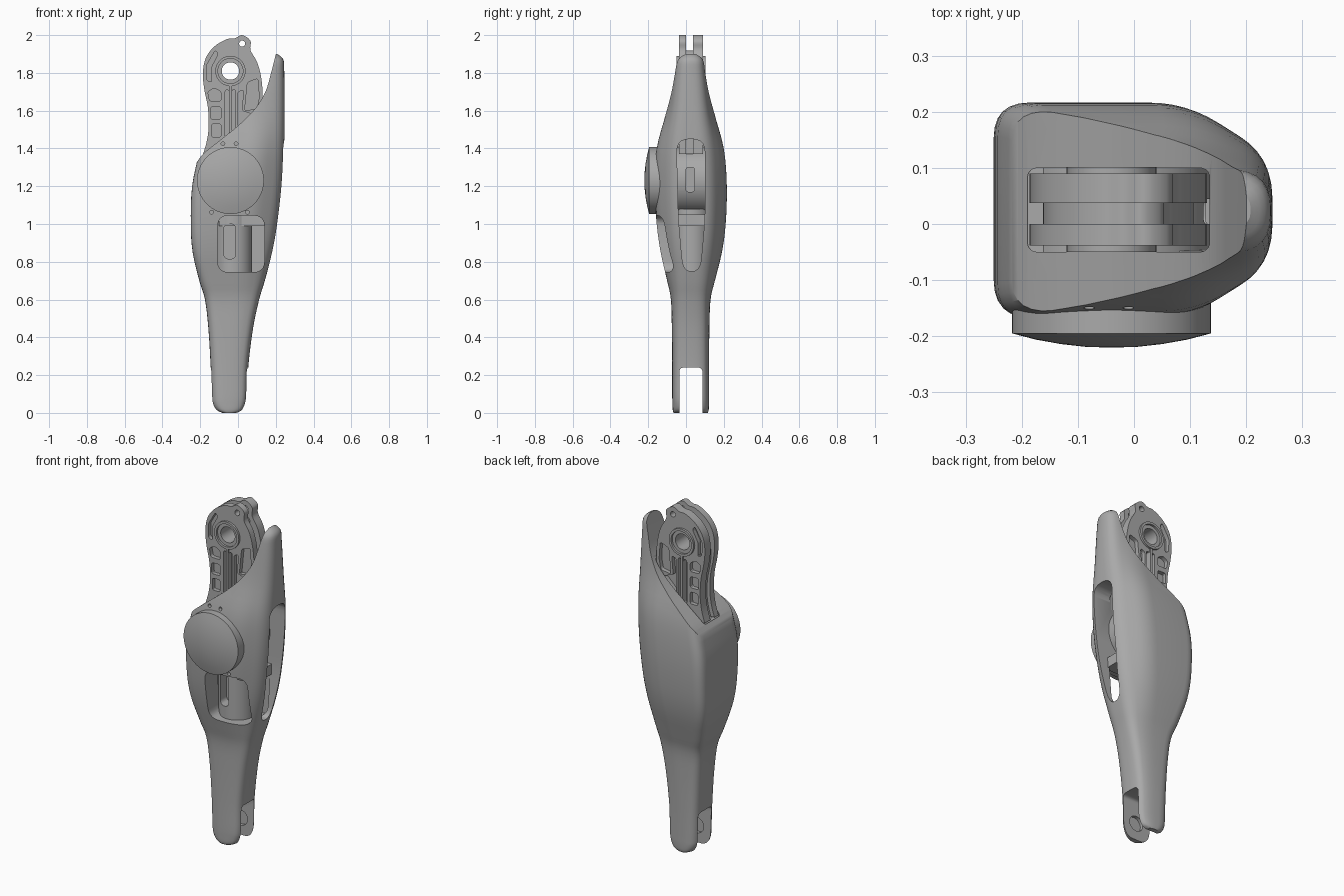
import bpy, bmesh
from math import sin, cos, pi, radians
from mathutils import Vector

if "Cube" in bpy.data.objects:
    bpy.data.objects.remove(bpy.data.objects["Cube"], do_unlink=True)

GREY = (0.4, 0.4, 0.4, 1)
metal = bpy.data.materials.new("plain grey")
metal.use_nodes = True
metal.diffuse_color = GREY
metal.node_tree.nodes["Principled BSDF"].inputs["Base Color"].default_value = GREY


def loft(name, rings):
    """Skin a stack of equal rings and close both ends."""
    bm = bmesh.new()
    rows = [[bm.verts.new(p) for p in ring] for ring in rings]
    n = len(rows[0])
    for low, high in zip(rows, rows[1:]):
        for i in range(n):
            j = (i + 1) % n
            bm.faces.new((low[i], low[j], high[j], high[i]))
    bm.faces.new(rows[0][::-1])
    bm.faces.new(rows[-1])
    bmesh.ops.recalc_face_normals(bm, faces=bm.faces)
    mesh = bpy.data.meshes.new(name)
    bm.to_mesh(mesh)
    bm.free()
    mesh.materials.append(metal)
    ob = bpy.data.objects.new(name, mesh)
    bpy.context.collection.objects.link(ob)
    return ob


def place(axis, p, t):
    return {"x": (t, p[0], p[1]), "y": (p[0], t, p[1]), "z": (p[0], p[1], t)}[axis]


def prism(name, pts, axis, a, b):
    return loft(name, [[place(axis, p, t) for p in pts] for t in (a, b)])


def circle(x, y, r, n=48):
    return [(x + r * cos(2 * pi * i / n), y + r * sin(2 * pi * i / n)) for i in range(n)]


def rounded(pts, r, steps=6):
    """Round polygon corners; r is capped by the neighbouring edges."""
    out = []
    pts = [Vector(p) for p in pts]
    for i, p in enumerate(pts):
        ends = []
        for q in (pts[i - 1], pts[(i + 1) % len(pts)]):
            d = q - p
            ends.append(p + d.normalized() * min(r, d.length * 0.46))
        for k in range(steps):
            t = k / (steps - 1)
            out.append(ends[0] * (1 - t) ** 2 + p * 2 * t * (1 - t) + ends[1] * t * t)
    return out


def box(x0, x1, y0, y1):
    return [(x0, y0), (x1, y0), (x1, y1), (x0, y1)]


def spline(rows, steps):
    """Smooth curve through rows of numbers."""
    out = []
    for i in range(len(rows) - 1):
        p0, p1, p2, p3 = (rows[min(max(i + k, 0), len(rows) - 1)] for k in (-1, 0, 1, 2))
        for s in range(steps):
            t = s / steps
            out.append([b + t * ((c - a) / 2 + t * (a - 2.5 * b + 2 * c - d / 2
                        + t * (1.5 * (b - c) + (d - a) / 2)))
                        for a, b, c, d in zip(p0, p1, p2, p3)])
    return out + [list(rows[-1])]


def cut(ob, cutter):
    mod = ob.modifiers.new("cut", "BOOLEAN")
    mod.operation, mod.solver, mod.object = "DIFFERENCE", "EXACT", cutter
    bpy.context.view_layer.objects.active = ob
    bpy.ops.object.modifier_apply(modifier=mod.name)
    bpy.data.objects.remove(cutter, do_unlink=True)


# Shell: height, left, right, front, back
stations = [
    (0, -0.085, -0.005, -0.065, 0.115), (0.015, -0.115, 0.025, -0.07, 0.12),
    (0.05, -0.135, 0.043, -0.072, 0.122), (0.1, -0.14, 0.05, -0.073, 0.122),
    (0.25, -0.145, 0.055, -0.073, 0.122), (0.45, -0.157, 0.08, -0.075, 0.124),
    (0.6, -0.175, 0.112, -0.08, 0.13), (0.7, -0.205, 0.142, -0.1, 0.153),
    (0.85, -0.24, 0.182, -0.134, 0.19), (1.0, -0.25, 0.21, -0.155, 0.21),
    (1.2, -0.243, 0.233, -0.167, 0.216), (1.4, -0.205, 0.244, -0.155, 0.2),
    (1.6, -0.2, 0.247, -0.103, 0.147), (1.8, -0.2, 0.245, -0.068, 0.112),
    (1.87, -0.2, 0.24, -0.052, 0.1), (1.9, -0.2, 0.208, -0.02, 0.07)]


def section(z, x0, x1, y0, y1):
    mid, half = (y0 + y1) / 2, (y1 - y0) / 2
    strip = min(0.04 + 0.32 * half, half * 0.8)
    xk = x0 + 0.7 * (x1 - x0)
    pts = [(x0, y0), (xk, y0), (x1, mid - strip), (x1, mid + strip), (xk, y1), (x0, y1)]
    return [(p[0], p[1], z) for p in rounded(pts, 0.06, 7)]


shell = loft("leg_shell", [section(*row) for row in spline(stations, 4)])

# Swept upper edge of the shell
edge = spline([(-0.24, 1.29), (-0.19, 1.365), (-0.1, 1.44), (0, 1.52), (0.09, 1.61),
               (0.145, 1.7), (0.175, 1.8), (0.203, 1.91)], 4)
cut(shell, prism("edge_cutter", edge + [(0.203, 2.2), (-0.5, 2.2), (-0.5, 1.29)], "y", -0.5, 0.5))
# Well that receives the upper link
cut(shell, prism("well_cutter", rounded(box(-0.19, 0.135, -0.05, 0.1), 0.02), "z", 1.36, 2))
# Fork slot and blind pivot sockets at the foot
fork = rounded([(-0.035, -0.3), (0.087, -0.3), (0.087, 0.24), (-0.035, 0.24)], 0.025)
cut(shell, prism("fork_cutter", fork, "x", -0.5, 0.5))
cut(shell, prism("socket_cutter", circle(-0.045, 0.1, 0.045), "y", -0.055, 0.105))
# Side opening and front window
side = [(-0.05, 1.45), (0.1, 1.45), (0.1, 1.03), (0.075, 0.75), (-0.015, 0.75), (-0.04, 1.03)]
cut(shell, prism("side_cutter", rounded(side, 0.07), "x", -0.14, 0.5))
window = rounded(box(-0.108, 0.14, 0.745, 1.045), 0.06)
cut(shell, prism("window_cutter", window, "y", -0.4, 0.1))
# Screw holes
for x, z in ((-0.08, 1.425), (-0.01, 1.425), (-0.14, 1.063), (0.05, 1.063)):
    cut(shell, prism("screw_cutter", circle(x, z, 0.01, 12), "y", -0.4, -0.13))

# Drive drum, tube and bridge inside the shell
drum = prism("drive_drum", circle(-0.04, 1.23, 0.178, 64), "y", -0.12, 0.15)
cut(drum, prism("drum_pocket", rounded(box(0, 0.045, 1.17, 1.3), 0.015), "x", 0.1, 0.3))
tube = prism("inner_tube", circle(-0.025, 0.03, 0.1), "z", 0.72, 1.08)
cut(tube, prism("tube_slot", rounded(box(-0.075, -0.012, 0.815, 1), 0.03), "y", -0.2, 0))
bridge = prism("inner_bridge", box(-0.1, 0.15, -0.06, 0.11), "z", 0.99, 1.05)

# Domed round cover on the front
profile = [(-0.12, 0.177), (-0.195, 0.177), (-0.206, 0.135), (-0.214, 0.09),
           (-0.219, 0.045), (-0.22, 0.01)]
cover = loft("round_cover", [[place("y", p, y) for p in circle(-0.04, 1.23, r, 64)]
                             for y, r in profile])

# Upper link: two pocketed plates around a narrower core
outline = spline([(0.115, 1.37), (0.118, 1.55), (0.13, 1.68), (0.122, 1.78), (0.1, 1.86),
                  (0.066, 1.92), (0.066, 1.97), (0.022, 2), (-0.018, 1.982), (-0.06, 1.978),
                  (-0.125, 1.94), (-0.17, 1.88), (-0.186, 1.8), (-0.178, 1.71),
                  (-0.16, 1.62), (-0.155, 1.52), (-0.165, 1.44), (-0.185, 1.37)], 4)
core = prism("link_core", [(-0.03 + (x + 0.03) * 0.85, 1.37 + (z - 1.37) * 0.87)
                           for x, z in outline], "y", -0.001, 0.038)
pockets = [
    box(-0.145, -0.09, 1.555, 1.62), box(-0.14, -0.09, 1.46, 1.53),
    [(-0.15, 1.65), (-0.09, 1.65), (-0.09, 1.7), (-0.125, 1.72), (-0.16, 1.7)],
    [(-0.14, 1.75), (-0.165, 1.76), (-0.167, 1.84), (-0.12, 1.92), (-0.105, 1.9), (-0.142, 1.83)],
    [(0.05, 1.75), (0.105, 1.77), (0.112, 1.67), (0.1, 1.61), (0.035, 1.6)],
    [(0, 1.7), (0.03, 1.71), (0.02, 1.6), (0.08, 1.58), (0, 1.5)],
    box(-0.068, -0.048, 1.45, 1.71), box(-0.032, -0.012, 1.45, 1.71)]
link_parts = [core]
for label, inner, outer, out in (("front", 0, -0.038, -1), ("back", 0.037, 0.09, 1)):
    plate = prism(label + "_link_plate", outline, "y", inner, outer)
    for pocket in pockets:
        cut(plate, prism("pocket_cutter", rounded(pocket, 0.012, 4), "y",
                         outer - out * 0.024, outer + out * 0.1))
    cut(plate, prism("ear_hole", circle(0.022, 1.955, 0.016, 24), "y", -0.2, 0.2))
    # Bearing collar around the main pivot, and a raised central rib
    collar = prism(label + "_bearing_collar", circle(-0.04, 1.81, 0.08), "y",
                   outer - out * 0.02, outer + out * 0.012)
    cut(collar, prism("collar_step", circle(-0.04, 1.81, 0.066), "y",
                      outer, outer + out * 0.1))
    rib = prism(label + "_link_rib", box(-0.047, -0.033, 1.4, 1.735), "y",
                outer - out * 0.02, outer + out * 0.008)
    link_parts += [plate, collar, rib]
for part in link_parts:
    if "rib" not in part.name:
        cut(part, prism("pivot_hole", circle(-0.04, 1.81, 0.046), "y", -0.3, 0.3))

# Smooth shading with sharp edges kept
bpy.ops.object.select_all(action="DESELECT")
for ob in [shell, drum, tube, bridge, cover] + link_parts:
    ob.select_set(True)
bpy.context.view_layer.objects.active = shell
bpy.ops.object.shade_smooth_by_angle(angle=radians(32))
